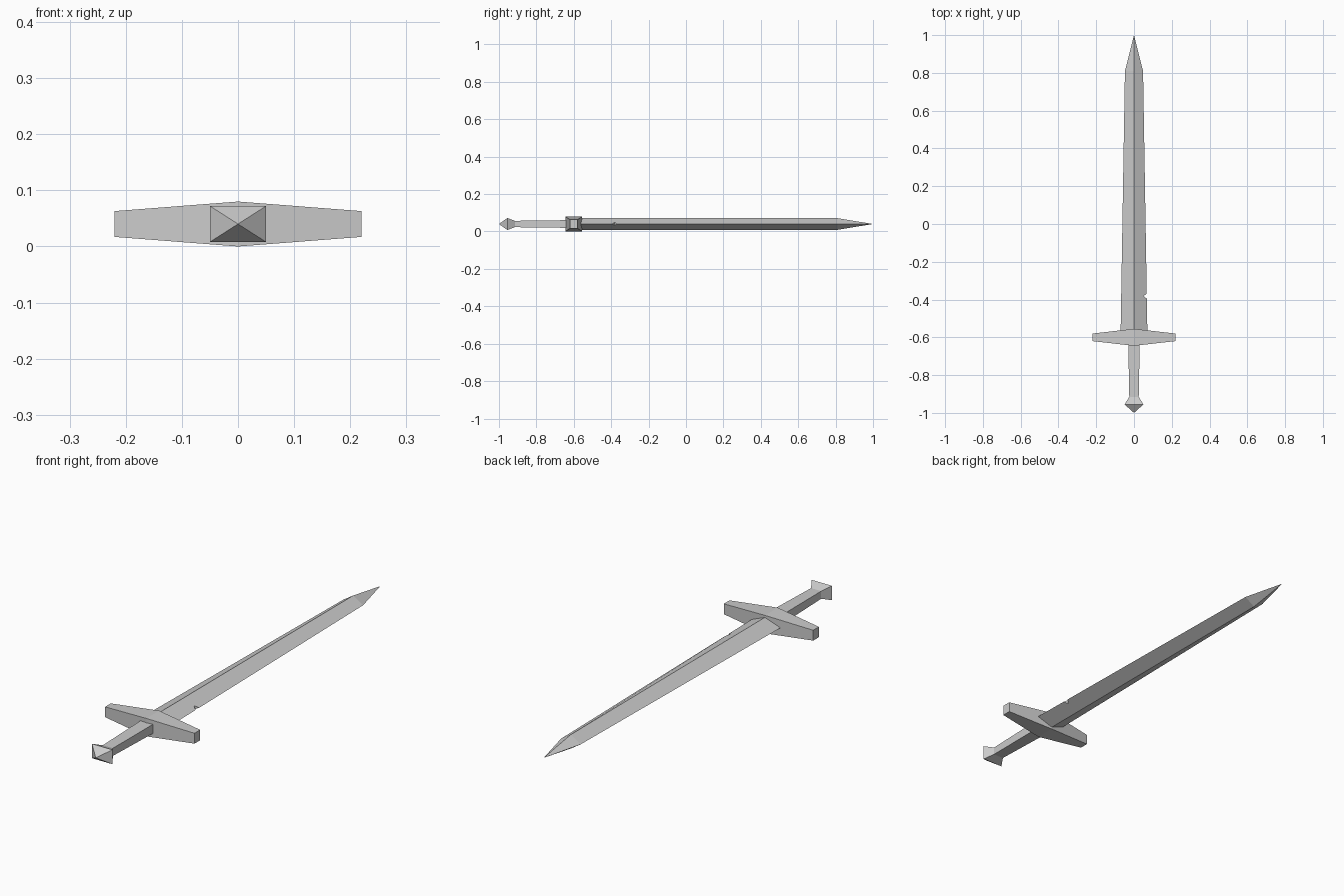
import bpy, bmesh
from mathutils import Vector

if "Cube" in bpy.data.objects:
    bpy.data.objects.remove(bpy.data.objects["Cube"])

MID_Z = 0.04
BOX = [(-1, -1), (1, -1), (1, 1), (-1, 1)]
DIAMOND = [(-1, 0), (0, -1), (1, 0), (0, 1)]


def loft(name, shape, sections, axis="Y"):
    """Skin four-sided sections (position, half width, half height); zero size makes a point."""
    bm = bmesh.new()
    rings = []
    for p, w, h in sections:
        pts = shape if w > 0 else [(0, 0)]
        ring = []
        for u, v in pts:
            co = (u * w, p, v * h) if axis == "Y" else (p, u * w, v * h)
            ring.append(bm.verts.new(co))
        rings.append(ring)
    for a, b in zip(rings, rings[1:]):
        for i in range(4):
            j = (i + 1) % 4
            quad = [a[i % len(a)], a[j % len(a)], b[j % len(b)], b[i % len(b)]]
            bm.faces.new(list(dict.fromkeys(quad)))
    for ring in (rings[0], rings[-1]):
        if len(ring) == 4:
            bm.faces.new(ring)
    bmesh.ops.recalc_face_normals(bm, faces=bm.faces)
    mesh = bpy.data.meshes.new(name)
    bm.to_mesh(mesh)
    bm.free()
    ob = bpy.data.objects.new(name, mesh)
    ob.location.z = MID_Z
    bpy.context.collection.objects.link(ob)
    return ob


# Blade: diamond section, slight taper, pointed tip
blade = loft("blade", DIAMOND,
             [(-0.58, 0.071, 0.031), (0.81, 0.048, 0.031), (1.0, 0, 0)])

# Small nick in the right-hand edge of the blade
bpy.ops.mesh.primitive_cylinder_add(vertices=3, radius=0.018, depth=0.2)
cutter = bpy.context.object
cutter.name = "nick_cutter"
cutter.rotation_euler.z = 1.5708
cutter.scale.y = 0.75
cutter.location = Vector((0.064, -0.382, MID_Z))
cutter.hide_render = True
cutter.hide_set(True)
nick = blade.modifiers.new("nick", "BOOLEAN")
nick.operation = "DIFFERENCE"
nick.solver = "EXACT"
nick.object = cutter

# Crossguard: thick in the middle, tapering to both ends
guard = loft("crossguard", BOX,
             [(-0.22, 0.02, 0.023), (0, 0.045, 0.04), (0.22, 0.02, 0.023)], axis="X")
guard.location.y = -0.6

# Grip flaring into a pyramid pommel
loft("grip_and_pommel", BOX,
     [(-0.6, 0.031, 0.021), (-0.915, 0.025, 0.017), (-0.955, 0.05, 0.032), (-1.0, 0, 0)])
